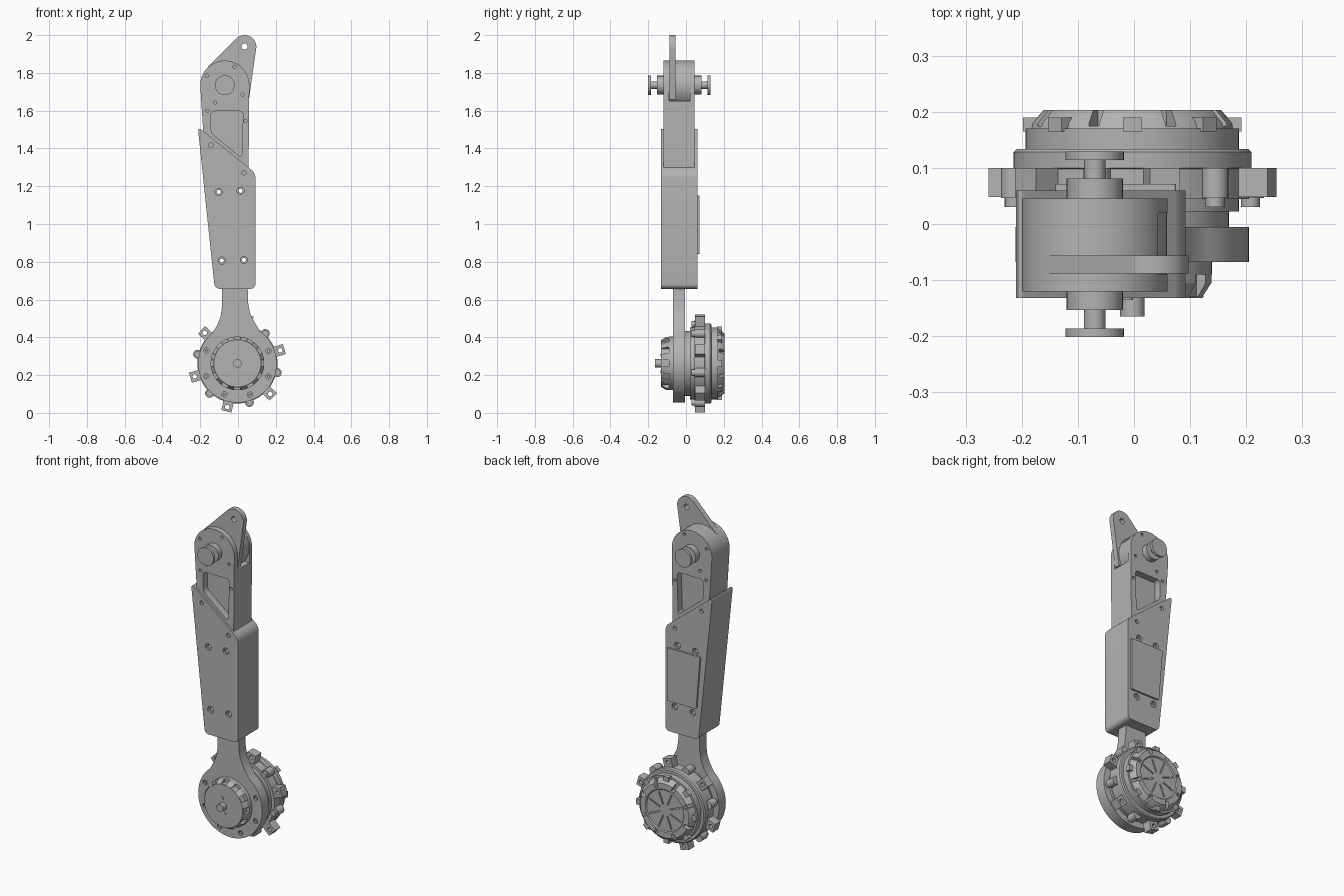
import bpy, bmesh
from math import sin, cos, radians, pi
from mathutils import Matrix, Vector

if "Cube" in bpy.data.objects:
    bpy.data.objects.remove(bpy.data.objects["Cube"], do_unlink=True)

grey = bpy.data.materials.new("machined grey")
grey.use_nodes = True
grey.diffuse_color = (0.45, 0.45, 0.45, 1)
grey.node_tree.nodes["Principled BSDF"].inputs["Base Color"].default_value = (0.45, 0.45, 0.45, 1)

WHEEL = (-0.003, 0.262)   # wheel axis, x and z
PIVOT = (-0.07, 1.735)    # upper pivot axis


def make(name, bm):
    bmesh.ops.recalc_face_normals(bm, faces=bm.faces)
    mesh = bpy.data.meshes.new(name)
    bm.to_mesh(mesh)
    bm.free()
    mesh.materials.append(grey)
    ob = bpy.data.objects.new(name, mesh)
    bpy.context.collection.objects.link(ob)
    return ob


def smooth(ob):
    bpy.ops.object.select_all(action='DESELECT')
    ob.select_set(True)
    bpy.context.view_layer.objects.active = ob
    bpy.ops.object.shade_smooth_by_angle(angle=radians(30))
    return ob


def add_prism(bm, pts, y0, y1, radius=0):
    """Outline in x and z with rounded corners, extruded along y."""
    part = bmesh.new()
    part.faces.new([part.verts.new((x, y0, z)) for x, z in pts])
    if radius:
        bmesh.ops.bevel(part, geom=part.verts[:], offset=radius, segments=6,
                        profile=0.5, affect='VERTICES')
    out = bmesh.ops.extrude_face_region(part, geom=part.faces[:])
    moved = [v for v in out["geom"] if isinstance(v, bmesh.types.BMVert)]
    bmesh.ops.translate(part, verts=moved, vec=(0, y1 - y0, 0))
    bmesh.ops.recalc_face_normals(part, faces=part.faces)
    tmp = bpy.data.meshes.new("tmp")
    part.to_mesh(tmp)
    part.free()
    bm.from_mesh(tmp)
    bpy.data.meshes.remove(tmp)


def prism(name, pts, y0, y1, radius=0):
    bm = bmesh.new()
    add_prism(bm, pts, y0, y1, radius)
    return make(name, bm)


def circle(c, r, n=20, start=0, end=360):
    full = end - start == 360
    steps = n if full else n - 1
    return [(c[0] + r * cos(radians(start + (end - start) * i / steps)),
             c[1] + r * sin(radians(start + (end - start) * i / steps))) for i in range(n)]


def polar(angle, r, c=WHEEL):
    return c[0] + r * cos(radians(angle)), c[1] + r * sin(radians(angle))


def pegs(name, centres, r, y0, y1, n=20):
    bm = bmesh.new()
    for c in centres:
        add_prism(bm, circle(c, r, n), y0, y1)
    return make(name, bm)


def blocks(name, angles, r0, r1, width, y0, y1):
    """Blocks set around the wheel axis."""
    bm = bmesh.new()
    for a in angles:
        t = Vector((-sin(radians(a)), cos(radians(a)))) * width / 2
        inner, outer = Vector(polar(a, r0)), Vector(polar(a, r1))
        add_prism(bm, [inner - t, outer - t, outer + t, inner + t], y0, y1)
    return make(name, bm)


def lathe(name, profile, c=WHEEL, n=64):
    """Profile of (radius, y) pairs spun around an axis along y."""
    bm = bmesh.new()
    vs = [bm.verts.new((c[0] + r, y, c[1])) for r, y in profile]
    edges = [bm.edges.new(p) for p in zip(vs, vs[1:])]
    bmesh.ops.spin(bm, geom=vs + edges, cent=(c[0], 0, c[1]), axis=(0, 1, 0),
                   angle=2 * pi, steps=n, use_duplicate=False)
    bmesh.ops.remove_doubles(bm, verts=bm.verts, dist=0.0001)
    return smooth(make(name, bm))


def cut(ob, *cutters):
    for c in cutters:
        c.hide_render = True
        mod = ob.modifiers.new("cut", 'BOOLEAN')
        mod.operation, mod.solver, mod.object = 'DIFFERENCE', 'EXACT', c
        deps = bpy.context.evaluated_depsgraph_get()
        mesh = bpy.data.meshes.new_from_object(ob.evaluated_get(deps))
        ob.modifiers.clear()
        ob.data = mesh
        bpy.data.objects.remove(c, do_unlink=True)
    return smooth(ob)


# Upper arm with side pockets, hinge slot and screw holes
arm = prism("upper_arm", circle(PIVOT, 0.13, 32, 0, 180) + [(-0.165, 1.2), (0.055, 1.2)], -0.12, 0.045)
window = [(-0.143, 1.597), (0.027, 1.597), (0.02, 1.35), (-0.143, 1.482)]
screws = [(-0.165, 1.785), (-0.02, 1.832), (0.025, 1.685), (-0.122, 1.643), (-0.162, 1.598), (0.04, 1.545)]
cut(arm,
    prism("front_pocket_cutter", window, -0.2, -0.08, 0.02),
    prism("rear_pocket_cutter", window, 0.005, 0.1, 0.02),
    prism("slot_cutter", [(-0.05, 1.65), (0.1, 1.65), (0.1, 1.8), (-0.05, 1.8)], -0.09, 0.02),
    pegs("front_screw_cutter", screws, 0.009, -0.2, -0.1, 12),
    pegs("rear_screw_cutter", screws, 0.009, 0.025, 0.1, 12))
lathe("hinge_hub", [(0, -0.09), (0.128, -0.09), (0.128, 0.02), (0, 0.02)], PIVOT)

# Lever on the hinge
lever = prism("lever", circle((0.035, 1.938), 0.062, 20, -8, 135) +
              [(-0.16, 1.83), (-0.07, 1.70), (0.058, 1.66)], -0.088, -0.056)
cut(lever, pegs("lever_hole_cutter", [(0.035, 1.94)], 0.016, -0.2, 0.1))

# Pivot pins with end discs, mirrored about the arm's mid plane
MID = -0.036
for side, s in (("front", -1), ("rear", 1)):
    steps = [(0, 0.07), (0.05, 0.07), (0.05, 0.117), (0.019, 0.117), (0.019, 0.15),
             (0.052, 0.15), (0.052, 0.165), (0, 0.165)]
    lathe(side + "_pivot_pin", [(r, MID + s * d) for r, d in steps], PIVOT, 40)

# Sleeve housing around the arm
housing = prism("sleeve_housing", [(-0.213, 1.515), (0.092, 1.27), (0.092, 0.657), (-0.123, 0.657)],
                -0.132, 0.06, 0.025)
bolts = [(-0.102, 1.17), (0.014, 1.176), (-0.086, 0.806), (0.031, 0.81)]
corner_bolts = [(-0.143, 1.418), (0.03, 1.272)]
cut(housing,
    pegs("bolt_cutter", bolts, 0.011, -0.3, 0.3),
    pegs("front_counterbore_cutter", bolts, 0.019, -0.2, -0.12),
    pegs("rear_counterbore_cutter", bolts, 0.019, 0.048, 0.2),
    pegs("front_corner_cutter", corner_bolts, 0.012, -0.2, -0.115),
    pegs("rear_corner_cutter", corner_bolts, 0.012, 0.043, 0.2))
prism("rear_cover_plate", [(0.075, 1.15), (-0.14, 1.15), (-0.115, 0.84), (0.075, 0.84)], 0.055, 0.071, 0.005)

# Lower link: neck flaring into a disc
link = prism("lower_link", circle(WHEEL, 0.208, 48, 130, 415) +
             [(0.085, 0.485), (0.063, 0.53), (0.054, 0.58), (0.05, 0.7),
              (-0.085, 0.7), (-0.085, 0.56), (-0.092, 0.51), (-0.11, 0.465)], -0.068, -0.005)
disc_bolts = [polar(22 + 45 * k, 0.178) for k in range(8) if k != 1 and k != 2]
cut(link, pegs("disc_bolt_cutter", disc_bolts, 0.014, -0.1, -0.05))
pegs("disc_bolts", disc_bolts, 0.009, -0.056, -0.066, 6)

# Front motor cap with vents and shaft
cap = lathe("front_motor_cap", [(0, -0.05), (0.142, -0.05), (0.142, -0.105), (0.125, -0.132), (0, -0.132)])
cut(cap, blocks("vent_cutter", range(0, 360, 30), 0.122, 0.16, 0.035, -0.128, -0.09))
lathe("motor_shaft", [(0, -0.12), (0.022, -0.12), (0.022, -0.165), (0, -0.165)], n=24)
pegs("cap_screws", [polar(100, 0.045), polar(280, 0.045)], 0.009, -0.135, -0.12, 12)

# Rear drive body
lathe("drive_body", [(0, -0.01), (0.172, -0.01), (0.172, 0.022), (0.19, 0.022), (0.19, 0.045),
                     (0.208, 0.045), (0.208, 0.098), (0.212, 0.1), (0.212, 0.128), (0.206, 0.134),
                     (0.19, 0.134), (0.19, 0.17), (0, 0.17)])
cover = lathe("drive_cover", [(0, 0.16), (0.182, 0.16), (0.178, 0.18), (0.158, 0.203), (0.125, 0.203),
                              (0.12, 0.197), (0, 0.197)])
spokes = [22.5 + 45 * k for k in range(8)]
cut(cover, blocks("rim_groove_cutter", spokes, 0.135, 0.22, 0.02, 0.175, 0.25),
    blocks("spoke_groove_cutter", spokes, 0.035, 0.11, 0.007, 0.191, 0.25))
blocks("cover_clips", range(0, 360, 45), 0.165, 0.195, 0.034, 0.165, 0.19)

# Mounting lugs with holes, and bolted lobes between them
lug_angles = [17 + 60 * k for k in range(6)]
lobe_angles = [47 + 60 * k for k in range(6)]
lugs = blocks("mounting_lugs", lug_angles, 0.19, 0.26, 0.055, 0.048, 0.1)
cut(lugs, pegs("lug_hole_cutter", [polar(a, 0.237) for a in lug_angles], 0.012, 0, 0.2))
lobes = [polar(a, 0.216) for a in lobe_angles]
smooth(pegs("bolt_lobes", lobes, 0.024, 0.046, 0.1))
smooth(pegs("lobe_bolt_heads", lobes, 0.017, 0.03, 0.05))
